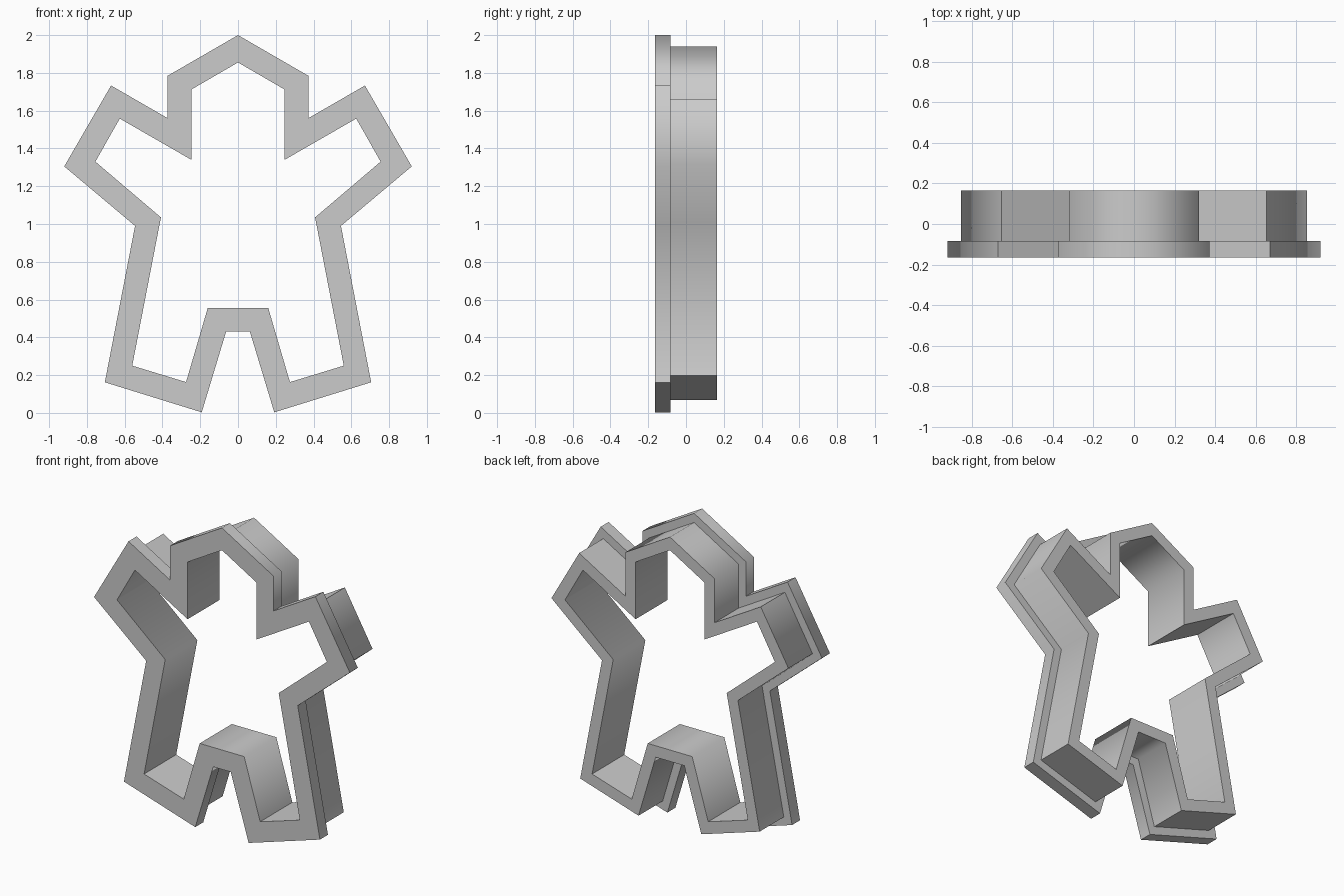
import bpy, bmesh, math

if "Cube" in bpy.data.objects:
    bpy.data.objects.remove(bpy.data.objects["Cube"])

# Half outlines in (x, z), from the head's peak down to the crotch
OUTER = [(0, 2), (.372, 1.785), (.372, 1.56), (.672, 1.733), (.92, 1.305),
         (.545, .99), (.705, .162), (.192, .003), (.063, .43)]
INNER = [(0, 1.855), (.247, 1.712), (.247, 1.34), (.626, 1.558), (.755, 1.33),
         (.408, 1.035), (.56, .25), (.275, .163), (.16, .556)]
FRONT, STEP, BACK = -.165, -.083, .165
WALL = [(a + (c - a) * .41, b + (d - b) * .41)
        for (a, b), (c, d) in zip(OUTER, INNER)]


def full(half):
    """Mirror a half outline into a closed loop."""
    return half + [(-x, z) for x, z in reversed(half[1:])]


# Stepped cross-section: wide front rim, narrower cutting wall behind
sections = [(OUTER, FRONT), (OUTER, STEP), (WALL, STEP),
            (WALL, BACK), (INNER, BACK), (INNER, FRONT)]
bm = bmesh.new()
loops = [[bm.verts.new((x, y, z)) for x, z in full(half)] for half, y in sections]
n = len(loops[0])
for k, a in enumerate(loops):
    b = loops[(k + 1) % len(loops)]
    for i in range(n):
        j = (i + 1) % n
        bm.faces.new((a[i], a[j], b[j], b[i]))
bmesh.ops.recalc_face_normals(bm, faces=bm.faces)
mesh = bpy.data.meshes.new("cookie_cutter")
bm.to_mesh(mesh)
bm.free()

# One plain grey for the whole cutter
grey = bpy.data.materials.new("light grey")
grey.diffuse_color = (.6, .6, .6, 1)
grey.use_nodes = True
grey.node_tree.nodes["Principled BSDF"].inputs["Base Color"].default_value = grey.diffuse_color
mesh.materials.append(grey)
cutter = bpy.data.objects.new("cookie_cutter", mesh)
bpy.context.collection.objects.link(cutter)

# Soft shading over the obtuse bends, sharp rims and tight corners
bpy.context.view_layer.objects.active = cutter
cutter.select_set(True)
bpy.ops.object.shade_smooth_by_angle(angle=math.radians(82))
